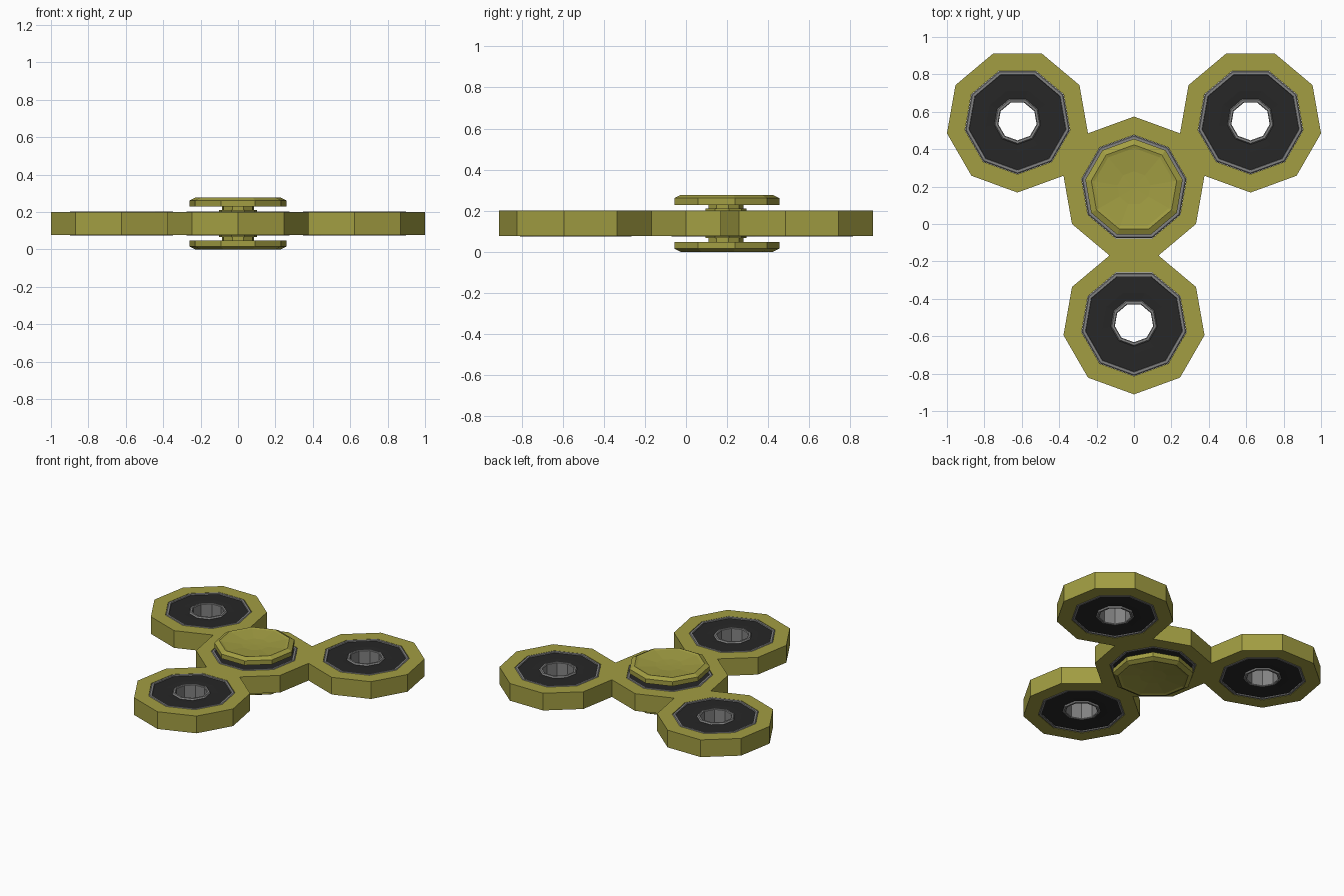
import bpy, bmesh, math
from mathutils import Vector

if "Cube" in bpy.data.objects:
    bpy.data.objects.remove(bpy.data.objects["Cube"])

N = 9                      # sides of every round part
R = 0.3828                 # outer radius of each lobe
HOLE = 0.285               # bearing seat radius
Z0, Z1, ZM = 0.077, 0.2, 0.1385
STEP = 2 * math.pi / N
REACH = 2 * R * math.cos(STEP / 2)
HUB = Vector((0, 0.1914, 0))
ARMS = [math.radians(a) for a in (-90, 30, 150)]


def material(name, rgb):
    m = bpy.data.materials.new(name)
    m.diffuse_color = (*rgb, 1)
    m.use_nodes = True
    m.node_tree.nodes["Principled BSDF"].inputs["Base Color"].default_value = m.diffuse_color
    return m


OLIVE = material("olive", (0.36, 0.34, 0.055))
BLACK = material("black", (0.02, 0.02, 0.02))
STEEL = material("steel", (0.23, 0.23, 0.23))


def finish(name, bm, mat, loc=(0, 0, 0)):
    bmesh.ops.remove_doubles(bm, verts=bm.verts, dist=1e-4)
    bmesh.ops.recalc_face_normals(bm, faces=bm.faces)
    me = bpy.data.meshes.new(name)
    bm.to_mesh(me)
    bm.free()
    me.materials.append(mat)
    ob = bpy.data.objects.new(name, me)
    ob.location = loc
    bpy.context.collection.objects.link(ob)
    return ob


def lathe(name, profile, mat, centre, phase):
    """Spin a closed (radius, z) profile into a nine-sided solid."""
    bm = bmesh.new()
    for k in range(N):
        a, b = phase + k * STEP, phase + (k + 1) * STEP
        for (r0, z0), (r1, z1) in zip(profile, profile[1:] + profile[:1]):
            pts = [(r0, z0, a), (r0, z0, b), (r1, z1, b), (r1, z1, a)]
            if r0 == 0 and r1 == 0:
                continue
            if r0 == 0:
                pts.pop(0)
            elif r1 == 0:
                pts.pop()
            bm.faces.new([bm.verts.new((r * math.cos(t), r * math.sin(t), z)) for r, z, t in pts])
    return finish(name, bm, mat, centre)


def mirrored(half):
    """Close an upper-half profile with its reflection about the mid plane."""
    return half + [(r, 2 * ZM - z) for r, z in reversed(half)]


lobes = [(HUB, math.pi / 2, ARMS)]
for a in ARMS:
    c = HUB + REACH * Vector((math.cos(a), math.sin(a), 0))
    lobes.append((c, -math.pi / 2, [a + math.pi]))

# Body: four nine-sided rings sharing edges, no walls at the joints
bm = bmesh.new()
for c, phase, joints in lobes:
    for k in range(N):
        a, b = phase + k * STEP, phase + (k + 1) * STEP
        mid = (a + b) / 2

        def quad(*pts):
            bm.faces.new([bm.verts.new((c.x + r * math.cos(t), c.y + r * math.sin(t), z))
                          for r, t, z in pts])
        for z in (Z0, Z1):
            quad((R, a, z), (R, b, z), (HOLE, b, z), (HOLE, a, z))
        quad((HOLE, a, Z0), (HOLE, b, Z0), (HOLE, b, Z1), (HOLE, a, Z1))
        if not any(math.cos(mid - j) > 0.999 for j in joints):
            quad((R, a, Z0), (R, b, Z0), (R, b, Z1), (R, a, Z1))
finish("body", bm, OLIVE)

# Bearings: outer race, dark shield and inner race in every lobe
outer = mirrored([(0.262, 0.196), (0.264, 0.202), (0.278, 0.202), (0.284, 0.197)])
shield = mirrored([(0.122, 0.192), (0.17, 0.195), (0.263, 0.195)])
inner = mirrored([(0.104, 0.197), (0.108, 0.202), (0.120, 0.202), (0.126, 0.193)])
for i, (c, phase, _) in enumerate(lobes):
    tag = "hub" if i == 0 else f"arm_{i}"
    lathe(f"{tag}_outer_race", outer, STEEL, c, phase)
    lathe(f"{tag}_bearing_shield", shield, BLACK, c, phase)
    lathe(f"{tag}_inner_race", inner, STEEL, c, phase)

# Finger caps: chamfered discs with a shallow dish, above and below, on a stem
cap = [(0, 0.229), (0.264, 0.229), (0.264, 0.261), (0.232, 0.277),
       (0.215, 0.272), (0.09, 0.260), (0, 0.258)]
lathe("top_cap", cap, OLIVE, HUB, math.pi / 2)
lathe("bottom_cap", [(r, 2 * ZM - z) for r, z in cap], OLIVE, HUB, math.pi / 2)
lathe("stem", mirrored([(0, 0.235), (0.088, 0.235), (0.088, 0.21), (0.103, 0.21), (0.103, 0.19)]),
      OLIVE, HUB, math.pi / 2)
